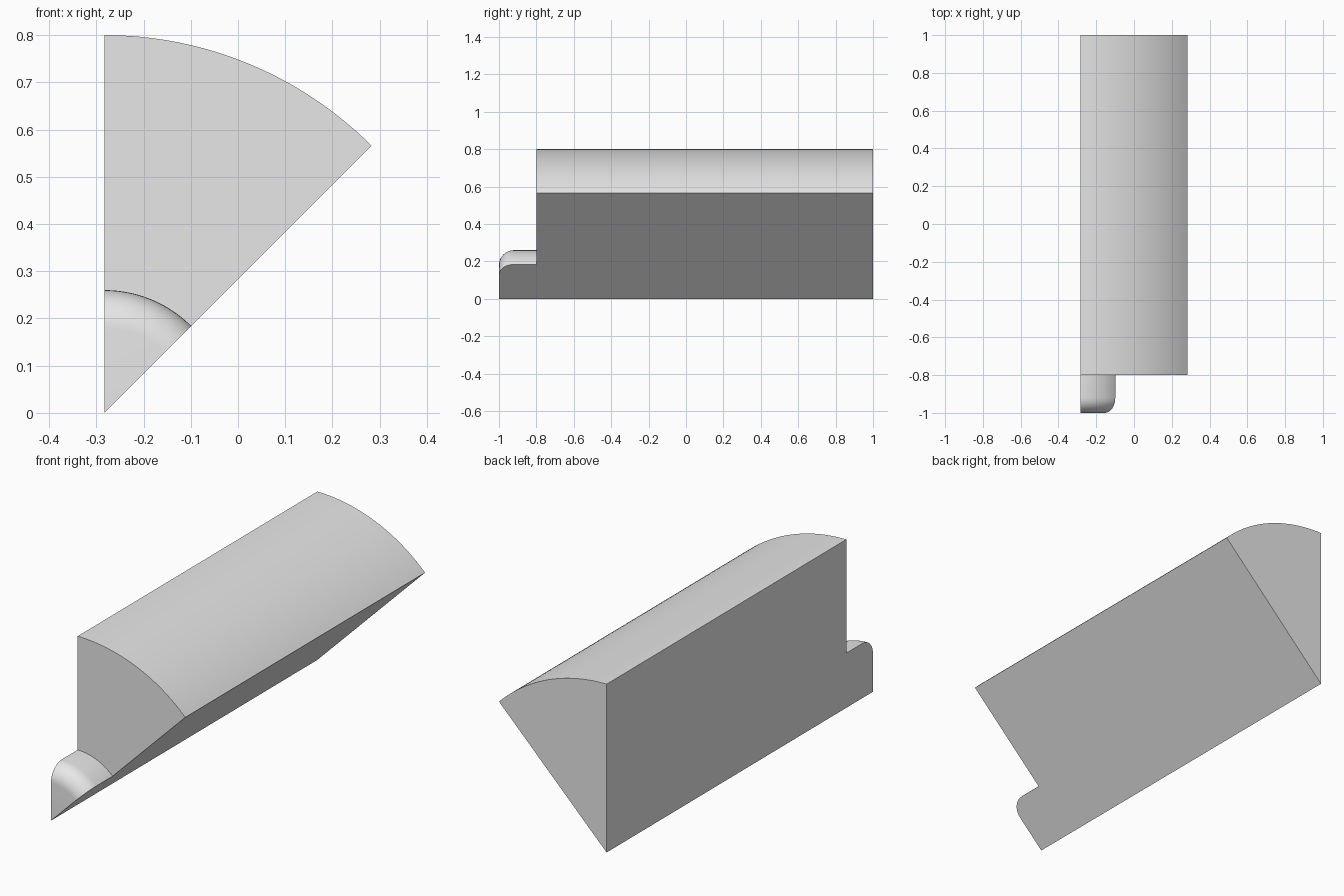
import bpy, bmesh
from math import pi, sin, cos, radians
from mathutils import Matrix, Vector

cube = bpy.data.objects.get("Cube")
if cube:
    bpy.data.objects.remove(cube)

R_BODY, R_NUB, FILLET = 0.8, 0.26, 0.08
FRONT, SHOULDER, BACK = -1.0, -0.8, 1.0
SWEEP, STEPS, FILLET_STEPS = pi / 4, 32, 10

grey = bpy.data.materials.new("light_grey")
grey.use_nodes = True
grey.diffuse_color = (0.8, 0.8, 0.8, 1)
grey.node_tree.nodes["Principled BSDF"].inputs["Base Color"].default_value = (0.8, 0.8, 0.8, 1)

# Half outline of the cylinder with its rounded nub: (radius, y)
profile = [(0, FRONT)]
for i in range(FILLET_STEPS + 1):
    a = pi / 2 * i / FILLET_STEPS
    profile.append((R_NUB - FILLET + FILLET * sin(a), FRONT + FILLET - FILLET * cos(a)))
profile += [(R_NUB, SHOULDER), (R_BODY, SHOULDER), (R_BODY, BACK), (0, BACK)]

# Sweep the outline through one eighth of a turn about the bottom edge
bm = bmesh.new()
axis_shift = Vector((-R_BODY * sin(SWEEP) / 2, 0, 0))
rows = []
for s in range(STEPS + 1):
    turn = Matrix.Rotation(SWEEP * s / STEPS, 3, 'Y')
    rows.append([bm.verts.new(turn @ Vector((0, y, r)) + axis_shift) for r, y in profile])
for a, b in zip(rows, rows[1:]):
    for i in range(len(profile) - 1):
        bm.faces.new((a[i], a[i + 1], b[i + 1], b[i]))

# Flat cut sides
bm.faces.new(rows[0])
bm.faces.new(rows[-1])
bmesh.ops.remove_doubles(bm, verts=bm.verts[:], dist=1e-5)
bmesh.ops.recalc_face_normals(bm, faces=bm.faces[:])

mesh = bpy.data.meshes.new("cylinder_wedge")
bm.to_mesh(mesh)
bm.free()
mesh.materials.append(grey)
wedge = bpy.data.objects.new("cylinder_wedge", mesh)
bpy.context.collection.objects.link(wedge)

# Smooth the curved surfaces, keep the edges crisp
bpy.ops.object.select_all(action='DESELECT')
wedge.select_set(True)
bpy.context.view_layer.objects.active = wedge
bpy.ops.object.shade_smooth_by_angle(angle=radians(30))
